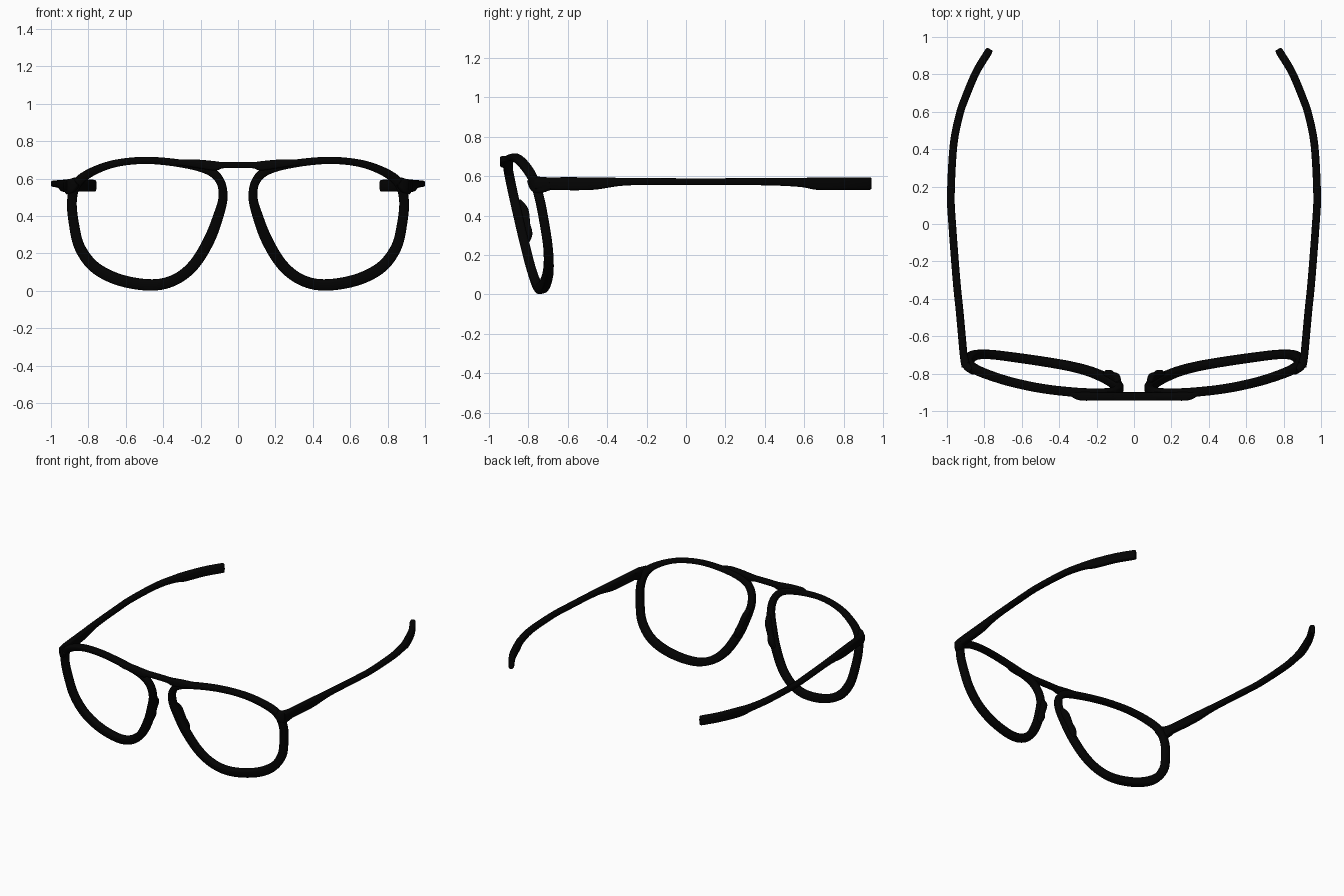
import bpy, bmesh, math
from mathutils import Vector

if "Cube" in bpy.data.objects:
    bpy.data.objects.remove(bpy.data.objects["Cube"])

black = bpy.data.materials.new("black")
black.diffuse_color = (0.001, 0.001, 0.001, 1)
black.use_nodes = True
black.node_tree.nodes["Principled BSDF"].inputs["Base Color"].default_value = black.diffuse_color


def spline(pts, closed, n):
    """Catmull-Rom resampling of (x, y, z, width, height) points."""
    m, out = len(pts), []
    pick = (lambda i: pts[i % m]) if closed else (lambda i: pts[max(0, min(m - 1, i))])
    for i in range(m if closed else m - 1):
        a, b, c, d = (pick(i + k) for k in (-1, 0, 1, 2))
        for s in range(n):
            t = s / n
            out.append([0.5 * (2 * q + (r - p) * t + (2 * p - 5 * q + 4 * r - u) * t * t
                               + (3 * q - p - 3 * r + u) * t ** 3)
                        for p, q, r, u in zip(a, b, c, d)])
    if not closed:
        out.append(list(pts[-1]))
    return out


def sweep(name, pts, ref, closed=False, n=6, sides=16, mirror=True):
    """Sweep a rounded-rectangle section; height lies along ref."""
    path = spline(pts, closed, n)
    m = len(path)
    ref = Vector(ref)
    bm = bmesh.new()
    rings = []
    for i, p in enumerate(path):
        nxt = path[(i + 1) % m] if closed else path[min(i + 1, m - 1)]
        prv = path[i - 1] if closed else path[max(i - 1, 0)]
        tan = (Vector(nxt[:3]) - Vector(prv[:3])).normalized()
        side = tan.cross(ref).normalized()
        up = side.cross(tan)
        ring = []
        for k in range(sides):
            a = 2 * math.pi * k / sides
            c, s = math.cos(a), math.sin(a)
            c = math.copysign(abs(c) ** 0.5, c) if abs(c) > 1e-6 else 0
            s = math.copysign(abs(s) ** 0.5, s) if abs(s) > 1e-6 else 0
            ring.append(bm.verts.new(Vector(p[:3]) + side * c * p[3] / 2 + up * s * p[4] / 2))
        rings.append(ring)
    for i in range(m if closed else m - 1):
        a, b = rings[i], rings[(i + 1) % m]
        for k in range(sides):
            j = (k + 1) % sides
            bm.faces.new((a[k], a[j], b[j], b[k]))
    if not closed:
        bm.faces.new(rings[0])
        bm.faces.new(rings[-1])
    bmesh.ops.recalc_face_normals(bm, faces=bm.faces)
    me = bpy.data.meshes.new(name)
    bm.to_mesh(me)
    bm.free()
    me.materials.append(black)
    ob = bpy.data.objects.new(name, me)
    bpy.context.collection.objects.link(ob)
    bpy.ops.object.select_all(action='DESELECT')
    ob.select_set(True)
    bpy.context.view_layer.objects.active = ob
    bpy.ops.object.shade_smooth_by_angle(angle=math.radians(40))
    if mirror:
        ob.modifiers.new("mirror", 'MIRROR').use_mirror_merge = False
    return ob


# Lens rims: x, z, width; wrapped back at the sides and tilted at the bottom
rim = [(0.48, 0.697, .034), (0.65, 0.682, .035), (0.78, 0.636, .042), (0.86, 0.575, .05),
       (0.888, 0.48, .052), (0.876, 0.35, .054), (0.845, 0.23, .057), (0.765, 0.125, .06),
       (0.63, 0.057, .06), (0.46, 0.031, .058), (0.335, 0.06, .056), (0.235, 0.14, .058),
       (0.155, 0.27, .06), (0.105, 0.40, .055), (0.08, 0.50, .048), (0.095, 0.585, .045),
       (0.155, 0.643, .045), (0.29, 0.678, .038)]
sweep("lens_rims", [(x, -0.92 + 0.165 * x * x + 0.218 * (0.7 - z), z, w, 0.048)
                    for x, z, w in rim], (0, 1, 0.22), closed=True)

# Bridge bar across the front
half = [(0.08, -0.922, .672, .045, .034), (0.125, -0.922, .668, .045, .05),
        (0.21, -0.922, .678, .045, .046), (0.29, -0.92, .685, .045, .035),
        (0.34, -0.908, .688, .02, .028)]
sweep("bridge", [(-p[0],) + p[1:] for p in reversed(half)]
      + [(0, -0.922, .673, .045, .033)] + half, (0, 0, 1), mirror=False)

# Nose pads behind the inner rims
sweep("nose_pads", [(0.082, -0.852, .475, .03, .03), (0.095, -0.835, .425, .04, .07),
                    (0.122, -0.825, .35, .04, .07), (0.138, -0.81, .305, .045, .06),
                    (0.157, -0.825, .25, .03, .03)], (0, 1, 0.22), n=4)

# Hinge end pieces joining rims and temples
sweep("hinges", [(0.86, -0.785, .585, .04, .05), (0.897, -0.755, .556, .044, .085),
                 (0.912, -0.69, .562, .042, .064)], (0, 0, 1), n=4)

# Temples: deep at the hinge and the ear, slim in the middle
sweep("temples", [(0.903, -0.765, .562, .036, .058), (0.911, -0.70, .562, .041, .064),
                  (0.931, -0.48, .562, .041, .064), (0.949, -0.30, .572, .041, .038),
                  (0.972, 0.0, .572, .041, .034), (0.979, 0.16, .572, .041, .034),
                  (0.965, 0.42, .572, .041, .038), (0.934, 0.58, .568, .041, .046),
                  (0.904, 0.67, .562, .041, .064), (0.845, 0.81, .562, .041, .064),
                  (0.782, 0.915, .562, .041, .064), (0.77, 0.935, .562, .03, .062)],
      (0, 0, 1))
